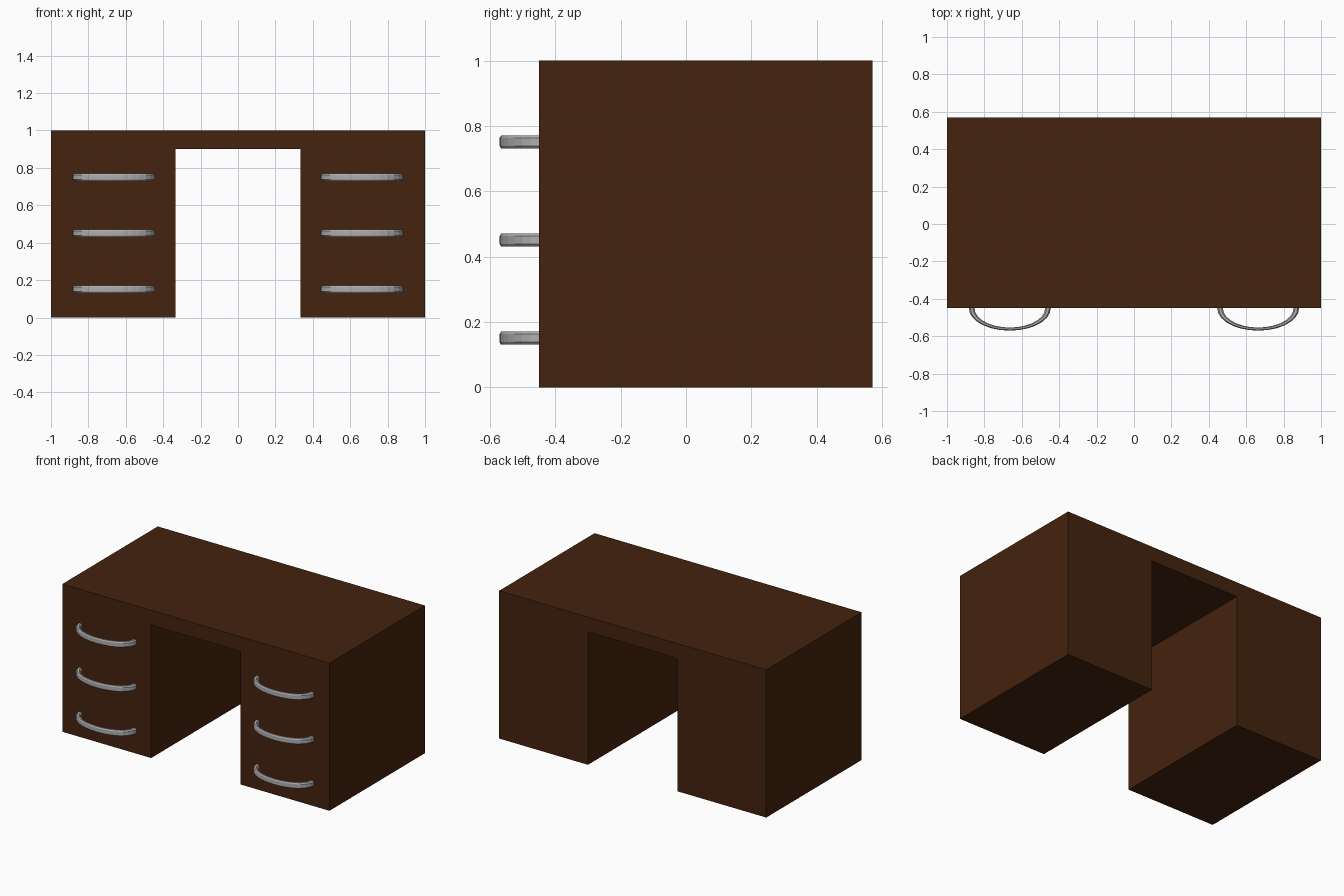
import bpy
import math

if "Cube" in bpy.data.objects:
    bpy.data.objects.remove(bpy.data.objects["Cube"])

FRONT, BACK = -0.45, 0.57


def material(name, rgb):
    m = bpy.data.materials.new(name)
    m.diffuse_color = (*rgb, 1)
    m.use_nodes = True
    m.node_tree.nodes["Principled BSDF"].inputs["Base Color"].default_value = m.diffuse_color
    return m


def mesh_object(name, verts, faces, mat):
    me = bpy.data.meshes.new(name)
    me.from_pydata(verts, [], faces)
    me.materials.append(mat)
    me.update()
    ob = bpy.data.objects.new(name, me)
    bpy.context.collection.objects.link(ob)
    return ob


wood = material("dark_wood", (0.058, 0.0165, 0.0045))
metal = material("grey_metal", (0.42, 0.42, 0.42))

# desk body: inverted U profile extruded front to back
profile = [(-1, 0), (-0.335, 0), (-0.335, 0.9), (0.335, 0.9),
           (0.335, 0), (1, 0), (1, 1), (-1, 1)]
n = len(profile)
verts = [(x, y, z) for y in (FRONT, BACK) for x, z in profile]
faces = [tuple(range(n)), tuple(range(2 * n - 1, n - 1, -1))]
faces += [(i, i + n, (i + 1) % n + n, (i + 1) % n) for i in range(n)]
mesh_object("desk_body", verts, faces, wood)

# handle cross-section: (radial, vertical) octagon with tall flat sides
section = [(1, -0.6), (1, 0.6), (0.5, 1), (-0.5, 1),
           (-1, 0.6), (-1, -0.6), (-0.5, -1), (0.5, -1)]


def handle(name, cx, cz, segs=14):
    """Half-ellipse bow, closed at both ends against the drawer front."""
    k = len(section)
    vs, fs = [], []
    for i in range(segs + 1):
        a = math.pi * i / segs
        for r, h in section:
            rad = 0.204 + 0.015 * r
            vs.append((cx + rad * math.cos(a),
                       FRONT - 0.548 * rad * math.sin(a), cz + 0.02 * h))
    for i in range(segs):
        for j in range(k):
            p, q = i * k + j, i * k + (j + 1) % k
            fs.append((p, q, q + k, p + k)[::-1])
    fs.append(tuple(range(k)))
    fs.append(tuple(range(segs * k + k - 1, segs * k - 1, -1)))
    ob = mesh_object(name, vs, fs, metal)
    # consistent outward normals
    import bmesh
    bm = bmesh.new()
    bm.from_mesh(ob.data)
    bmesh.ops.recalc_face_normals(bm, faces=bm.faces)
    bm.to_mesh(ob.data)
    bm.free()


# three drawer handles on each pedestal
for side, sx in (("left", -1), ("right", 1)):
    for level, z in (("lower", 0.151), ("middle", 0.451), ("upper", 0.751)):
        handle(f"{side}_{level}_handle", sx * 0.664, z)
